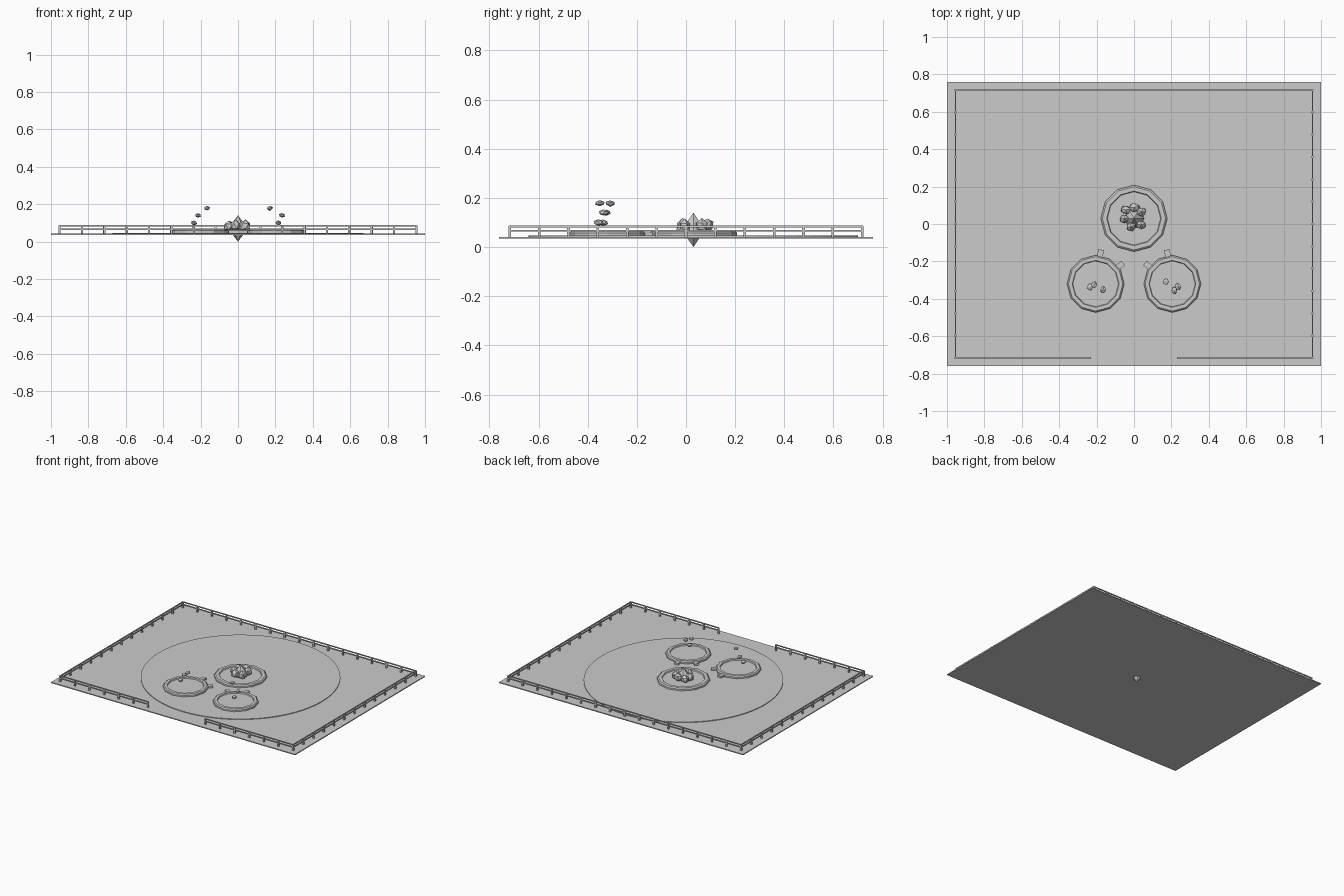
import bpy, bmesh, math, random
from mathutils import Matrix, Vector

if "Cube" in bpy.data.objects:
    bpy.data.objects.remove(bpy.data.objects["Cube"])

random.seed(4)
grey = bpy.data.materials.new("stone grey")
grey.use_nodes = True
COLOUR = (0.6, 0.6, 0.6, 1)
grey.diffuse_color = COLOUR
grey.node_tree.nodes["Principled BSDF"].inputs["Base Color"].default_value = COLOUR

GROUND = 0.042
PLAZA = 0.047
CENTRE_Y = 0.03


def finish(bm, name):
    bmesh.ops.recalc_face_normals(bm, faces=bm.faces)
    mesh = bpy.data.meshes.new(name)
    bm.to_mesh(mesh)
    bm.free()
    mesh.materials.append(grey)
    obj = bpy.data.objects.new(name, mesh)
    bpy.context.collection.objects.link(obj)
    return obj


def add_box(bm, centre, size, angle=0):
    matrix = (Matrix.Translation(centre) @ Matrix.Rotation(angle, 4, "Z")
              @ Matrix.Diagonal((*size, 1)))
    bmesh.ops.create_cube(bm, size=1, matrix=matrix)


def lathe(name, profile, sides, x, y):
    # Spin a radius/height profile around a vertical axis
    bm = bmesh.new()
    rings = []
    for r, z in profile:
        rings.append([bm.verts.new((x + r * math.cos(math.tau * i / sides),
                                    y + r * math.sin(math.tau * i / sides), z))
                      for i in range(sides)])
    for low, high in zip(rings, rings[1:]):
        for i in range(sides):
            j = (i + 1) % sides
            bm.faces.new((low[i], low[j], high[j], high[i]))
    bmesh.ops.remove_doubles(bm, verts=bm.verts, dist=1e-5)
    return finish(bm, name)


def rock(name, centre, size):
    # Faceted stone with an irregular outline
    bm = bmesh.new()
    bmesh.ops.create_icosphere(bm, subdivisions=1, radius=1)
    turn = Matrix.Rotation(random.uniform(0, math.tau), 3, "Z")
    for v in bm.verts:
        co = turn @ (v.co * random.uniform(0.85, 1.1))
        v.co = Vector(centre) + Vector([c * s for c, s in zip(co, size)])
    finish(bm, name)


def dish(name, radius, x, y):
    # Round basin with a bevelled rim and a shallow recessed floor
    lathe(name, [(0, PLAZA - 0.003), (radius, PLAZA - 0.003), (radius, 0.058),
                 (radius * 0.95, 0.065), (radius * 0.82, 0.065),
                 (radius * 0.80, 0.057), (0, 0.057)], 12, x, y)


# Ground slab and the large round plaza
bm = bmesh.new()
add_box(bm, (0, 0, 0.0385), (2, 1.52, 0.007))
finish(bm, "ground_slab")
lathe("round_plaza", [(0, 0.041), (0.67, 0.041), (0.67, PLAZA), (0, PLAZA)],
      64, 0, CENTRE_Y)

# Basins
dish("central_basin", 0.178, 0, CENTRE_Y)
for side, label in ((-1, "right"), (1, "left")):
    dish(label + "_basin", 0.153, side * 0.205, -0.32)
    # Two steps reaching out from each basin
    bm = bmesh.new()
    for degrees in (81, 37):
        a = math.radians(degrees)
        direction = Vector((-side * math.cos(a), math.sin(a), 0))
        centre = Vector((side * 0.205, -0.32, 0.053)) + direction * 0.162
        add_box(bm, centre, (0.045, 0.03, 0.014),
                math.atan2(direction.y, direction.x))
    finish(bm, label + "_basin_steps")

# Central crystal and the boulders gathered around it
lathe("central_crystal", [(0, 0), (0.055, 0.07), (0, 0.14)], 6, 0, CENTRE_Y)
boulders = ((-0.045, 0.075, 0.082), (0.002, 0.088, 0.088), (0.04, 0.065, 0.084),
            (-0.05, 0.028, 0.08), (0.038, -0.005, 0.082), (-0.015, -0.015, 0.084))
for i, place in enumerate(boulders):
    rock(f"boulder_{i + 1}", place, (0.03, 0.026, 0.032))

# Stones floating above the side basins
floating = ((-0.235, -0.338, 0.1), (-0.215, -0.325, 0.14), (-0.165, -0.35, 0.178),
            (0.17, -0.308, 0.178), (0.235, -0.335, 0.14), (0.215, -0.355, 0.1))
for i, place in enumerate(floating):
    rock(f"floating_stone_{i + 1}", place, (0.017, 0.022, 0.013))


def fence(name, start, end, count):
    # Evenly spaced posts carrying two rails
    bm = bmesh.new()
    start, end = Vector(start), Vector(end)
    run = end - start
    for i in range(count + 1):
        p = start + run * i / count
        add_box(bm, (p.x, p.y, 0.063), (0.011, 0.011, 0.046))
    middle = (start + end) / 2
    for z in (0.066, 0.084):
        add_box(bm, (middle.x, middle.y, z), (run.length, 0.007, 0.007),
                math.atan2(run.y, run.x))
    finish(bm, name)


# Perimeter fence with an entrance gap at the front
FX, FY, GAP = 0.954, 0.717, 0.235
fence("back_fence", (-FX, FY), (FX, FY), 16)
for side, label in ((-1, "right"), (1, "left")):
    fence(label + "_fence", (side * FX, -FY), (side * FX, FY), 12)
    fence("front_fence_" + label, (side * FX, -FY), (side * GAP, -FY), 6)
